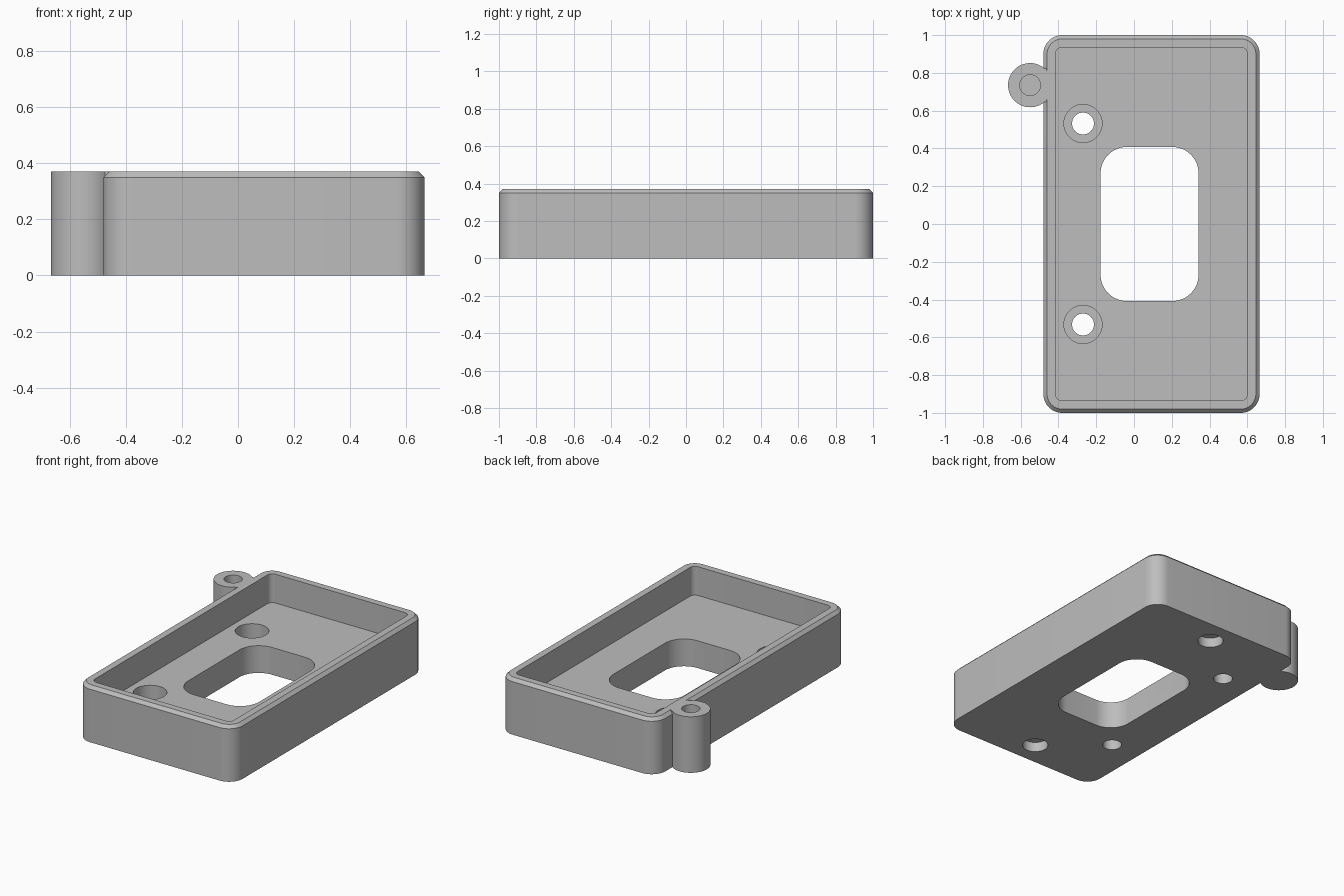
import bpy, bmesh
from math import sin, cos, pi, radians

if "Cube" in bpy.data.objects:
    bpy.data.objects.remove(bpy.data.objects["Cube"])

grey = bpy.data.materials.new("plain grey")
grey.use_nodes = True
colour = (0.51, 0.51, 0.51, 1)
grey.diffuse_color = colour
grey.node_tree.nodes["Principled BSDF"].inputs["Base Color"].default_value = colour


def outline(x0, x1, y0, y1, r, steps=12):
    """Counter-clockwise rounded rectangle."""
    corners = [(x1 - r, y1 - r), (x0 + r, y1 - r), (x0 + r, y0 + r), (x1 - r, y0 + r)]
    return [(cx + r * cos(a), cy + r * sin(a))
            for q, (cx, cy) in enumerate(corners)
            for a in [(q + i / steps) * pi / 2 for i in range(steps + 1)]]


def circle(x, y, r, n=64):
    return [(x + r * cos(2 * pi * i / n), y + r * sin(2 * pi * i / n)) for i in range(n)]


def loft(name, layers):
    """Closed solid through a stack of (outline, height) layers."""
    bm = bmesh.new()
    rings = [[bm.verts.new((x, y, z)) for x, y in pts] for pts, z in layers]
    bm.faces.new(rings[0][::-1])
    bm.faces.new(rings[-1])
    for low, high in zip(rings, rings[1:]):
        for i in range(len(low)):
            j = (i + 1) % len(low)
            bm.faces.new((low[i], low[j], high[j], high[i]))
    mesh = bpy.data.meshes.new(name)
    bm.to_mesh(mesh)
    bm.free()
    ob = bpy.data.objects.new(name, mesh)
    bpy.context.collection.objects.link(ob)
    mesh.materials.append(grey)
    return ob


def prism(name, pts, z0, z1):
    return loft(name, [(pts, z0), (pts, z1)])


def combine(target, tool, operation):
    mod = target.modifiers.new(tool.name, 'BOOLEAN')
    mod.operation, mod.solver, mod.object = operation, 'EXACT', tool
    bpy.context.view_layer.objects.active = target
    bpy.ops.object.modifier_apply(modifier=mod.name)
    bpy.data.objects.remove(tool)


LEFT, RIGHT, HALF, TOP, FLOOR = -0.48, 0.665, 1.0, 0.37, 0.18
CHAMFER, WALL, OVER = 0.02, 0.065, 0.1
BOSS_X, BOSS_Y = -0.55, 0.735


def inset(d, r):
    return outline(LEFT + d, RIGHT - d, -HALF + d, HALF - d, r)


# Tray body with a chamfered upper rim
tray = loft("tray", [(inset(0, 0.1), 0), (inset(0, 0.1), TOP - CHAMFER),
                     (inset(CHAMFER, 0.1 - CHAMFER), TOP)])

# Side boss and the short web joining it to the wall
combine(tray, prism("boss", circle(BOSS_X, BOSS_Y, 0.117), 0, TOP), 'UNION')
combine(tray, prism("web", outline(BOSS_X, LEFT + 0.018, BOSS_Y - 0.088,
                                   BOSS_Y + 0.088, 0.001, 1), 0, TOP), 'UNION')

# Main cavity, window and boss hole
cuts = [prism("cavity", inset(WALL, 0.035), FLOOR, TOP + OVER),
        prism("window", outline(-0.177, 0.342, -0.408, 0.408, 0.14), -OVER, FLOOR + OVER),
        prism("boss_hole", circle(BOSS_X, BOSS_Y, 0.055), 0.1, TOP + OVER)]

# Counterbored screw holes and blind pockets in the underside
for side in (-1, 1):
    y = side * 0.532
    cuts.append(prism("counterbore", circle(-0.27, y, 0.101), 0.08, FLOOR + OVER))
    cuts.append(prism("screw_hole", circle(-0.27, y, 0.058), -OVER, FLOOR))
    cuts.append(prism("pocket", circle(0.09, side * 0.84, 0.078), -OVER, 0.065))
for cut in cuts:
    combine(tray, cut, 'DIFFERENCE')

# Smooth the rounded walls, keep hard edges
bpy.ops.object.select_all(action='DESELECT')
tray.select_set(True)
bpy.context.view_layer.objects.active = tray
bpy.ops.object.shade_smooth_by_angle(angle=radians(30))
